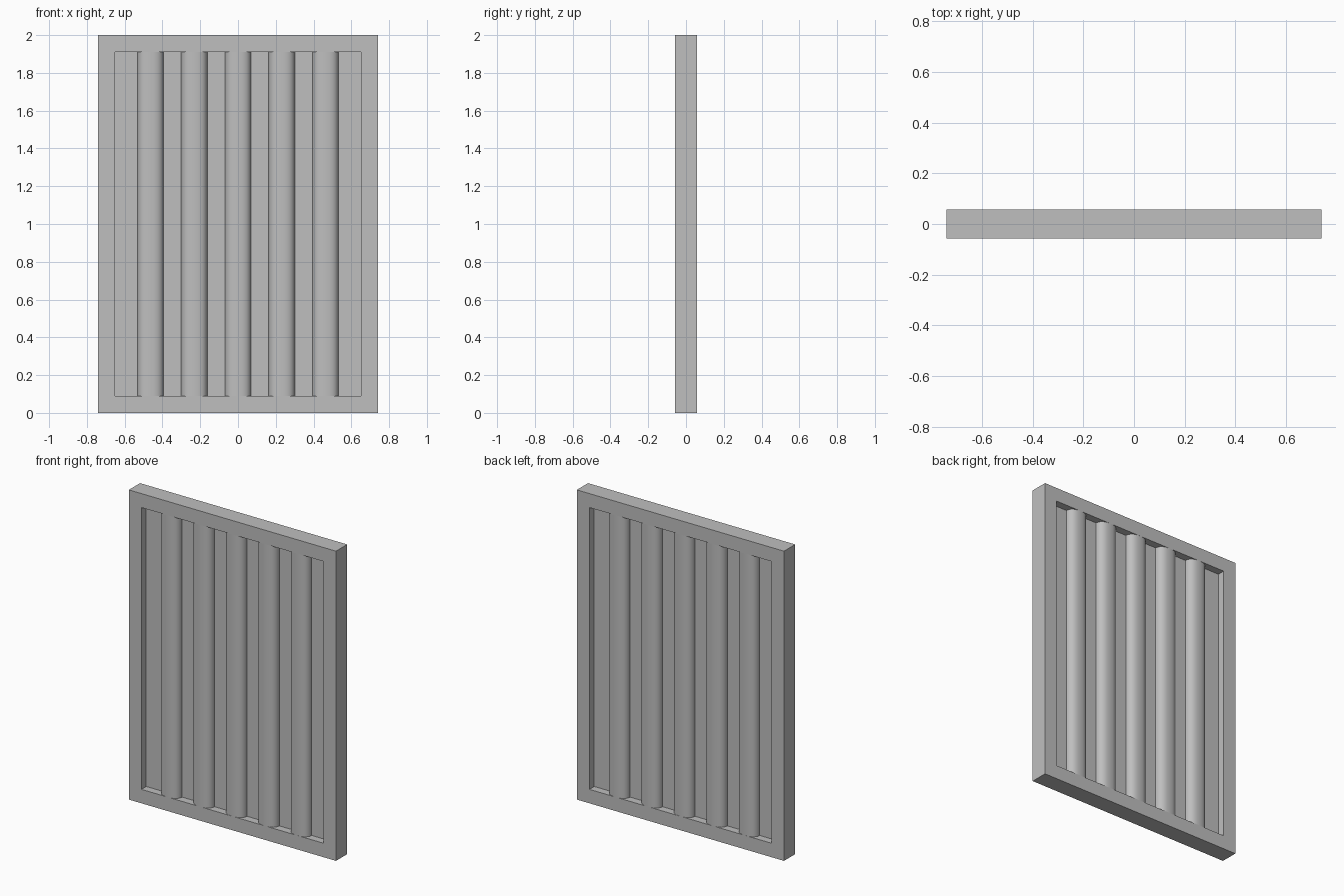
import bpy, bmesh, math

cube = bpy.data.objects.get("Cube")
if cube:
    bpy.data.objects.remove(cube, do_unlink=True)

W, H, D = 0.74, 2.0, 0.057          # half width, height, half depth
IN_X, IN_Z = 0.65, 0.09             # opening half width, rail height
PANEL = 0.008                       # half thickness of the sheet

grey = bpy.data.materials.new("grey")
grey.use_nodes = True
grey.diffuse_color = (0.52, 0.52, 0.52, 1)
grey.node_tree.nodes["Principled BSDF"].inputs["Base Color"].default_value = grey.diffuse_color


def make(name, bm):
    bmesh.ops.recalc_face_normals(bm, faces=bm.faces)
    mesh = bpy.data.meshes.new(name)
    bm.to_mesh(mesh)
    bm.free()
    mesh.materials.append(grey)
    ob = bpy.data.objects.new(name, mesh)
    bpy.context.collection.objects.link(ob)
    return ob


def extrude(bm, faces, vec):
    out = bmesh.ops.extrude_face_region(bm, geom=faces)["geom"]
    bmesh.ops.translate(bm, vec=vec, verts=[v for v in out if isinstance(v, bmesh.types.BMVert)])


# Frame: a ring of four mitred faces given depth
bm = bmesh.new()
corners = [(-1, 0), (1, 0), (1, 1), (-1, 1)]
outer = [bm.verts.new((x * W, -D, z * H)) for x, z in corners]
inner = [bm.verts.new((x * IN_X, -D, IN_Z + z * (H - 2 * IN_Z))) for x, z in corners]
ring = [bm.faces.new((outer[i], outer[(i + 1) % 4], inner[(i + 1) % 4], inner[i])) for i in range(4)]
extrude(bm, ring, (0, 2 * D, 0))
bmesh.ops.dissolve_limit(bm, angle_limit=0.01, verts=bm.verts, edges=bm.edges)
make("frame", bm)

# Thin sheet filling the opening
bm = bmesh.new()
bmesh.ops.create_cube(bm, size=1)
bmesh.ops.scale(bm, vec=(2 * IN_X, 2 * PANEL, H - 2 * IN_Z), verts=bm.verts)
bmesh.ops.translate(bm, vec=(0, 0, H / 2), verts=bm.verts)
make("panel", bm)

# Five rounded upright bars, flush with both frame faces
for i in range(5):
    bm = bmesh.new()
    pts = []
    for k in range(32):
        a = 2 * math.pi * k / 32
        c, s = math.cos(a), math.sin(a)
        pts.append((math.copysign(abs(c) ** 0.8, c) * 0.07, math.copysign(abs(s) ** 0.8, s) * D))
    x0 = (i - 2) * 0.2315
    face = bm.faces.new([bm.verts.new((x0 + x, y, IN_Z)) for x, y in pts])
    extrude(bm, [face], (0, 0, H - 2 * IN_Z))
    bar = make(f"bar_{i + 1}", bm)
    bpy.ops.object.select_all(action="DESELECT")
    bar.select_set(True)
    bpy.context.view_layer.objects.active = bar
    bpy.ops.object.shade_smooth_by_angle(angle=math.radians(40))
